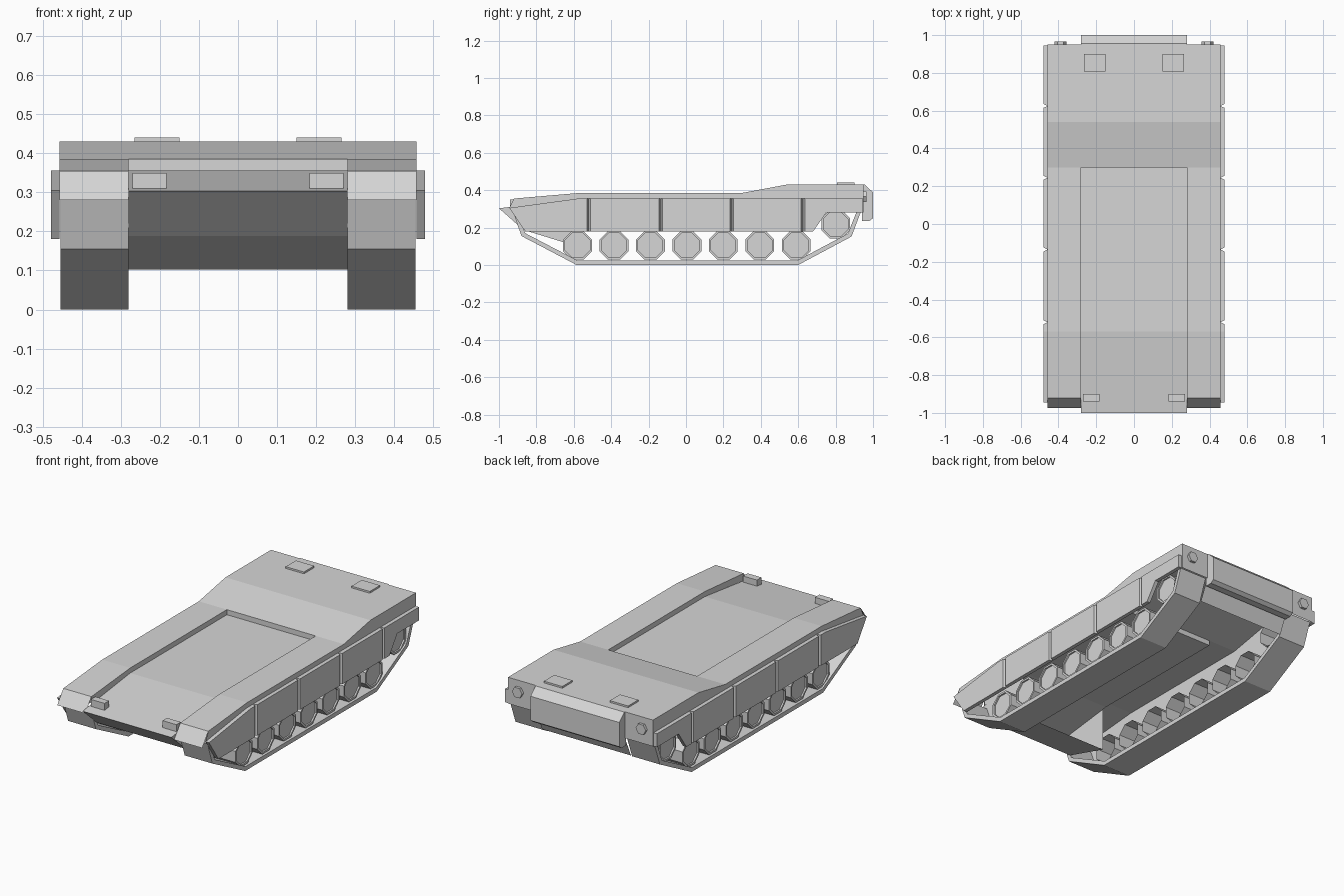
import bpy, bmesh, math

if "Cube" in bpy.data.objects:
    bpy.data.objects.remove(bpy.data.objects["Cube"])

grey = bpy.data.materials.new("armour grey")
grey.diffuse_color = (0.67, 0.67, 0.67, 1)
grey.use_nodes = True
grey.node_tree.nodes["Principled BSDF"].inputs["Base Color"].default_value = grey.diffuse_color


def finish(name, bm, closed=True):
    if closed:
        bmesh.ops.recalc_face_normals(bm, faces=bm.faces)
    me = bpy.data.meshes.new(name)
    bm.to_mesh(me)
    bm.free()
    me.materials.append(grey)
    ob = bpy.data.objects.new(name, me)
    bpy.context.collection.objects.link(ob)
    return ob


def mirror(ob):
    ob.modifiers.new("mirror", 'MIRROR').use_clip = False
    return ob


def extrude(name, profile, x0, x1, joints=(), cut=0.01):
    """Extrude a (y, z) profile along x; ends at joints are chamfered outside."""
    bm = bmesh.new()
    mid = sum(p[0] for p in profile) / len(profile)
    inner = [bm.verts.new((x0, y, z)) for y, z in profile]
    outer = []
    for y, z in profile:
        if y in joints:
            y += cut if y < mid else -cut
        outer.append(bm.verts.new((x1, y, z)))
    bm.faces.new(inner)
    bm.faces.new(outer)
    n = len(profile)
    for i in range(n):
        j = (i + 1) % n
        bm.faces.new((inner[i], inner[j], outer[j], outer[i]))
    return finish(name, bm)


def box(name, x, y, z):
    return extrude(name, [(y[0], z[0]), (y[1], z[0]), (y[1], z[1]), (y[0], z[1])], *x)


def strip(name, path, x0, x1):
    """Plate swept across x along an open (y, z) path running front to back."""
    bm = bmesh.new()
    rows = [(bm.verts.new((x0, y, z)), bm.verts.new((x1, y, z))) for y, z in path]
    for (a, b), (d, c) in zip(rows, rows[1:]):
        bm.faces.new((a, b, c, d))
    return finish(name, bm, closed=False)


def wall(name, x, outline):
    """Flat mirrored upright plate; a counterclockwise outline faces outwards."""
    bm = bmesh.new()
    bm.faces.new([bm.verts.new((x, y, z)) for y, z in outline])
    return mirror(finish(name, bm, closed=False))


# hull shell, open underneath, with recessed front deck and folded nose
rear_deck = [(.3, .385), (.54, .43), (.95, .43), (.95, .28)]
strip("central_hull", [(-.595, .103), (-.87, .188), (-1, .303), (-.57, .356), (.3, .356)]
      + rear_deck, -.28, .28)
mirror(strip("side_deck", [(-.975, .28), (-.92, .355), (-.57, .385)] + rear_deck, .28, .457))
wall("hull_side", .457, [(-.86, .18), (.68, .18), (.75, .28), (.95, .28), (.95, .43),
                         (.54, .43), (.3, .385), (-.57, .385), (-.92, .355), (-.945, .305)])
wall("recess_side", .28, [(-.92, .355), (-.57, .385), (.3, .385), (.3, .356), (-.57, .356),
                          (-.92, .313)])
wall("nose_side", .28, [(-1, .303), (-.87, .188), (-.595, .103), (-.595, .353)])

# sloping plate below the rear wall
strip("rear_lower_plate", [(.95, .28), (.895, .16)], -.28, .28)

# side skirt panels separated by grooves
joints = (-.52, -.135, .245, .625)
panels = [[(-.945, .305), (-.86, .18), (-.52, .18), (-.52, .356), (-.57, .356)]]
for a, b in zip(joints, joints[1:]):
    panels.append([(a, .18), (b, .18), (b, .356), (a, .356)])
panels.append([(.625, .18), (.68, .18), (.75, .28), (.945, .28), (.945, .356), (.625, .356)])
for i, p in enumerate(panels):
    mirror(extrude(f"skirt_panel_{i + 1}", p, .457, .479, joints))

# track bands
mirror(extrude("track", [(-.925, .285), (-.88, .155), (-.585, 0), (.6, 0), (.885, .152),
                         (.935, .285), (.912, .285), (.866, .168), (.595, .024), (-.58, .024),
                         (-.86, .17), (-.902, .285)], .28, .455))


def wheel(name, y, z):
    """Octagonal wheel, hollow on the inside, with a sunken disc on the outer face."""
    bm = bmesh.new()
    rings = []
    for x, r in ((.285, .083), (.445, .083), (.445, .071), (.436, .071)):
        rings.append([bm.verts.new((x, y + r * math.cos(math.pi * (k + .5) / 4),
                                    z + r * math.sin(math.pi * (k + .5) / 4)))
                      for k in range(8)])
    for a, b in zip(rings, rings[1:]):
        for k in range(8):
            bm.faces.new((a[k], a[(k + 1) % 8], b[(k + 1) % 8], b[k]))
    bm.faces.new(rings[-1])
    mirror(finish(name, bm))


# seven road wheels and the raised rear drive wheel
for i in range(7):
    wheel(f"road_wheel_{i + 1}", -.58 + i * .195, .105)
wheel("drive_wheel", .8, .218)

# rear stowage box with chamfered edges
extrude("rear_box", [(.94, .43), (.955, .43), (1, .388), (1, .25), (.98, .235), (.94, .235)],
        -.28, .28)

# headlights and engine deck hatches
mirror(box("headlight", (.183, .27), (-.94, -.9), (.308, .35)))
mirror(box("deck_hatch", (.15, .265), (.808, .9), (.425, .44)))

# hexagonal rear tow bolts
bm = bmesh.new()
ends = [[bm.verts.new((.39 + .032 * math.cos(math.pi * k / 3), y,
                       .365 + .032 * math.sin(math.pi * k / 3))) for k in range(6)]
        for y in (.945, .965)]
for e in ends:
    bm.faces.new(e)
for k in range(6):
    bm.faces.new((ends[0][k], ends[0][(k + 1) % 6], ends[1][(k + 1) % 6], ends[1][k]))
mirror(finish("tow_bolt", bm))
